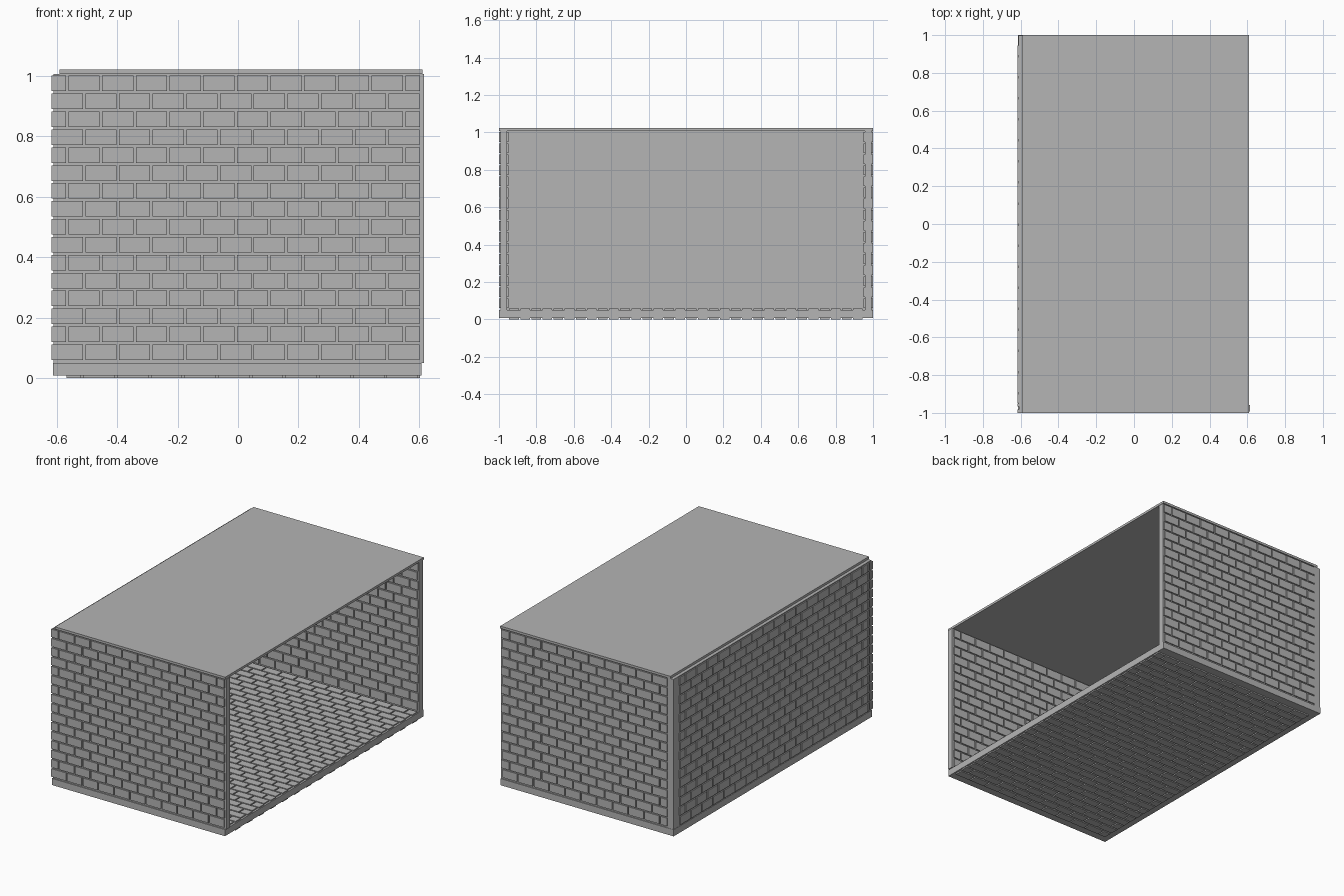
import bpy
import bmesh
from mathutils import Vector

cube = bpy.data.objects.get("Cube")
if cube:
    bpy.data.objects.remove(cube, do_unlink=True)

grey = bpy.data.materials.new("plain grey")
grey.use_nodes = True
colour = (0.46, 0.46, 0.46, 1)
grey.diffuse_color = colour
grey.node_tree.nodes["Principled BSDF"].inputs["Base Color"].default_value = colour

LENGTH, COURSE, JOINT, RELIEF = 0.1115, 0.0593, 0.008, 0.007


def add_box(bm, low, high):
    """Axis-aligned box between two corners."""
    low, high = Vector(low), Vector(high)
    verts = bmesh.ops.create_cube(bm, size=1)["verts"]
    for v in verts:
        v.co = (low + high) / 2 + v.co * (high - low)


def finish(bm, name):
    mesh = bpy.data.meshes.new(name)
    bm.to_mesh(mesh)
    bm.free()
    mesh.materials.append(grey)
    bpy.context.collection.objects.link(bpy.data.objects.new(name, mesh))


def slab(name, low, high):
    bm = bmesh.new()
    add_box(bm, low, high)
    finish(bm, name)


def brickwork(name, axes, start, end, base, courses, depth, first=0):
    """Running-bond bricks; axes gives the run, course and depth axis."""
    bm = bmesh.new()
    for row in range(courses):
        bottom = base + row * COURSE
        edge = start - (LENGTH / 2 if (row + first) % 2 else 0)
        while edge < end - JOINT:
            a, b = max(edge, start), min(edge + LENGTH - JOINT, end)
            if b - a > JOINT:
                low, high = Vector(), Vector()
                spans = ((a, b), (bottom, bottom + COURSE - JOINT), depth)
                for axis, (lo, hi) in zip(axes, spans):
                    low[axis], high[axis] = lo, hi
                add_box(bm, low, high)
            edge += LENGTH
    finish(bm, name)


X, Y, Z = range(3)
SKIN = 0.993      # core face of the end walls
INNER = 0.957     # inner core face of the end walls
WALL_BASE = 0.06

# Solid cores of the shell
slab("floor_core", (-0.613, -1, 0.008), (0.608, 1, 0.05))
slab("roof", (-0.59, -1, 1.007), (0.61, 1, 1.022))
slab("front_wall_core", (-0.61, -SKIN, 0.05), (0.615, -INNER, 1.007))
slab("back_wall_core", (-0.57, INNER, 0.05), (0.608, SKIN, 1.007))
slab("side_wall_core", (-0.611, -INNER, 0.05), (-0.57, 0.998, 1.007))

# Bricks on both faces of the front and back walls
for name, side, start, end in (("front", -1, -0.617, 0.603), ("back", 1, -0.567, 0.603)):
    for face, near, far in (("outer", SKIN - 0.01, 1), ("inner", INNER + 0.01, INNER - RELIEF)):
        depth = sorted((side * near, side * far))
        brickwork(f"{name}_wall_{face}_bricks", (X, Z, Y), start, end,
                  WALL_BASE, 16, depth, first=0 if side < 0 else 1)

# Bricks on the outside of the long wall
brickwork("side_wall_bricks", (Y, Z, X), -0.947, 0.945, WALL_BASE, 16, (-0.618, -0.6))

# Bricks above and below the floor
for face, depth in (("top", (0.04, 0.057)), ("bottom", (0, 0.02))):
    brickwork(f"floor_{face}_bricks", (X, Y, Z), -0.567, 0.603, -0.945, 32, depth, first=1)
